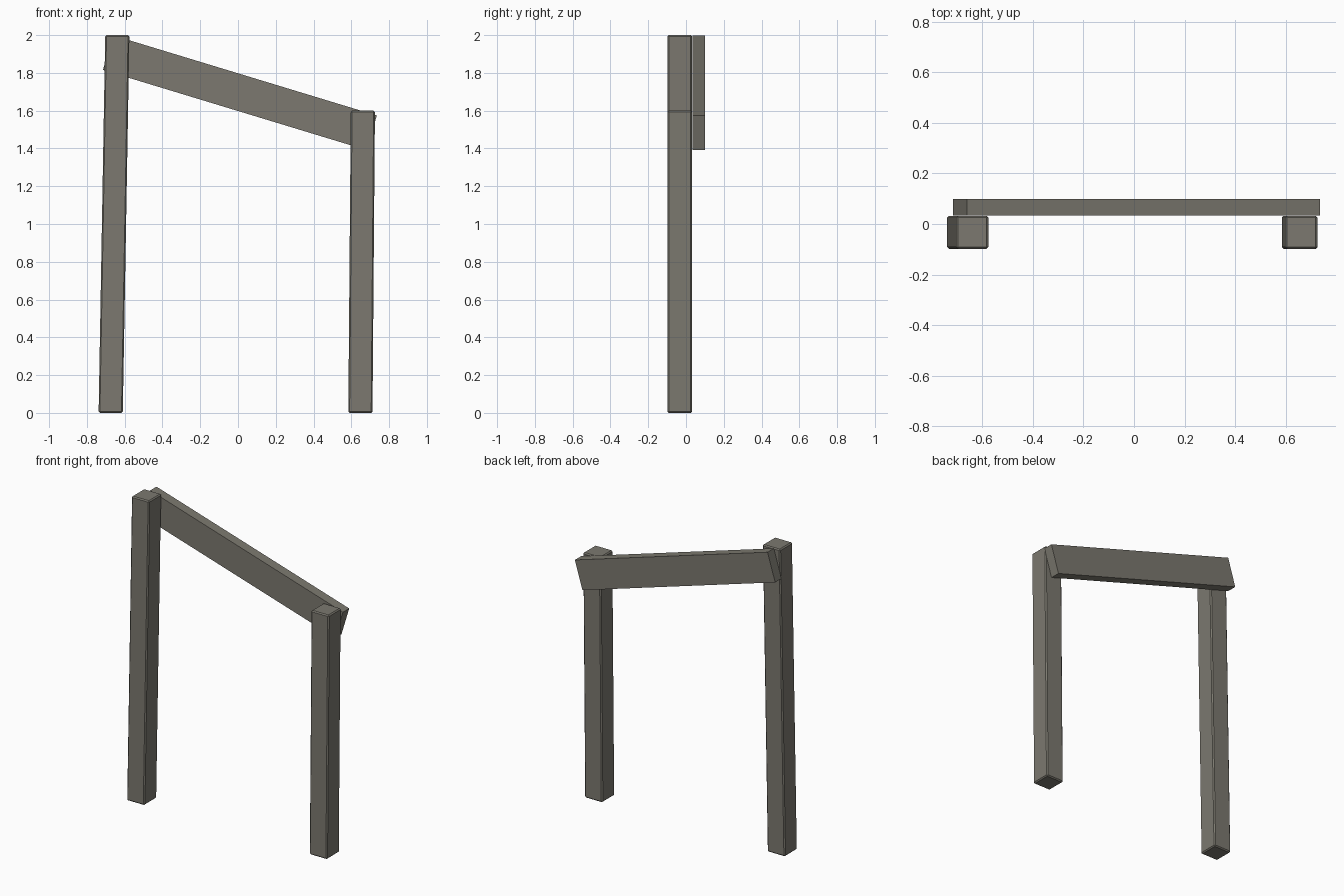
import bpy, bmesh, math
from mathutils import Matrix, Vector

if "Cube" in bpy.data.objects:
    bpy.data.objects.remove(bpy.data.objects["Cube"])

wood = bpy.data.materials.new("weathered wood")
wood.diffuse_color = (0.2, 0.19, 0.16, 1)
wood.use_nodes = True
wood.node_tree.nodes["Principled BSDF"].inputs["Base Color"].default_value = wood.diffuse_color


def box(name, size, matrix, bevel=0.0):
    bm = bmesh.new()
    bmesh.ops.create_cube(bm, size=1, matrix=Matrix.Diagonal((*size, 1)))
    if bevel:
        bmesh.ops.bevel(bm, geom=bm.edges[:], offset=bevel, segments=1, affect='EDGES')
    bm.transform(matrix)
    mesh = bpy.data.meshes.new(name)
    bm.to_mesh(mesh)
    bm.free()
    mesh.materials.append(wood)
    obj = bpy.data.objects.new(name, mesh)
    bpy.context.collection.objects.link(obj)
    return obj


def leaning_post(name, x_bottom, x_top, height):
    # Square post leaning sideways, with level ends
    lean = Matrix.Identity(4)
    lean[0][2] = (x_top - x_bottom) / height
    centre = Vector(((x_bottom + x_top) / 2, -0.033, height / 2))
    box(name, (0.128, 0.13, height), Matrix.Translation(centre) @ lean, 0.007)


# Two posts of different height
leaning_post("tall_post", -0.674, -0.639, 2.0)
leaning_post("short_post", 0.648, 0.661, 1.6)

# Sloping plank fixed behind the posts
box("plank", (1.458, 0.065, 0.191),
    Matrix.Translation((0.010, 0.067, 1.695)) @ Matrix.Rotation(math.radians(16.9), 4, 'Y'))
